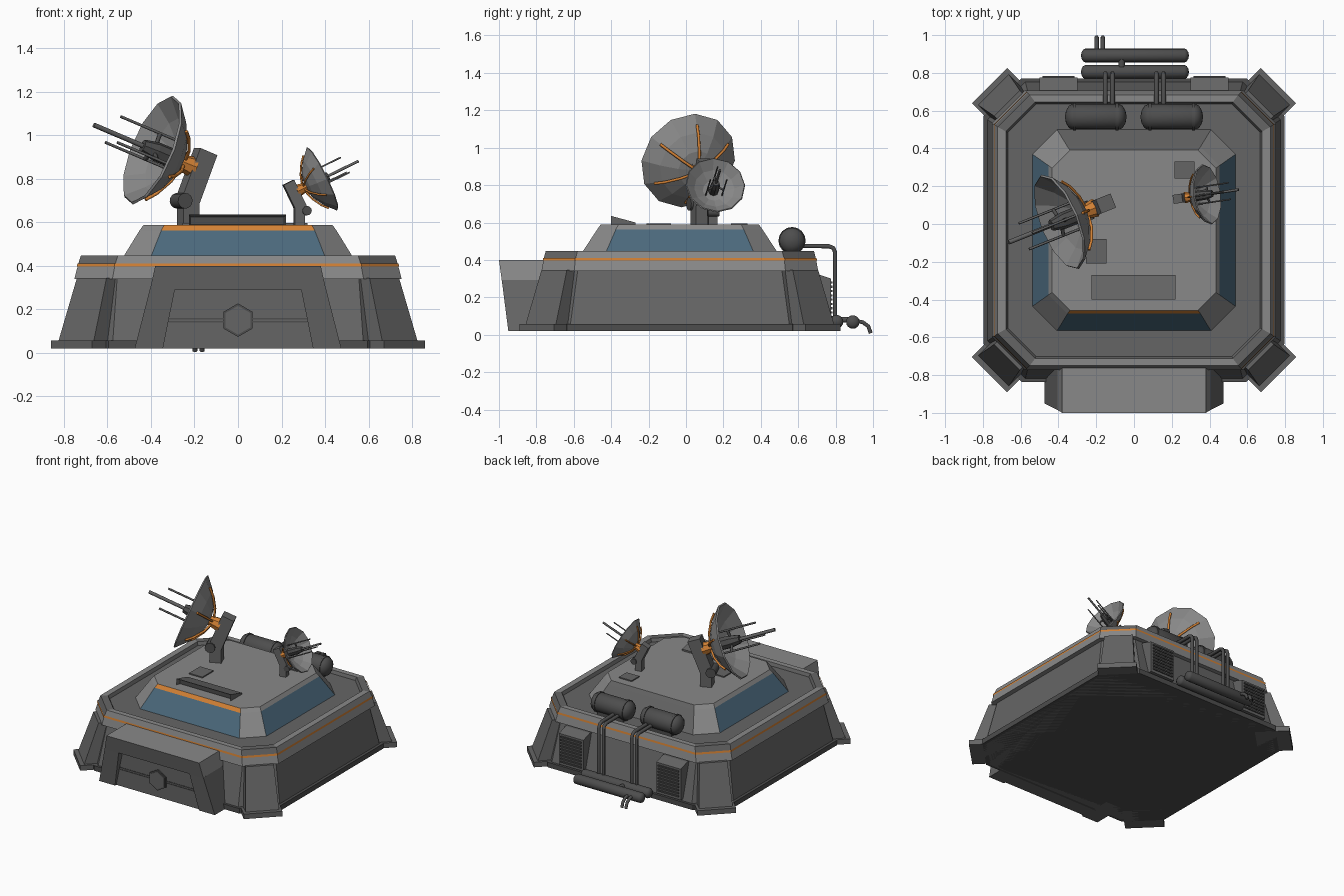
import bpy, bmesh, math
from mathutils import Vector, Matrix

cube = bpy.data.objects.get("Cube")
if cube:
    bpy.data.objects.remove(cube)


def material(name, r, g, b):
    m = bpy.data.materials.new(name)
    m.use_nodes = True
    m.diffuse_color = (r, g, b, 1)
    m.node_tree.nodes["Principled BSDF"].inputs["Base Color"].default_value = (r, g, b, 1)
    return m


LIGHT = material("light_grey", .25, .25, .25)
MID = material("mid_grey", .13, .13, .13)
DARK = material("dark_grey", .075, .075, .075)
BLUE = material("window_blue", .07, .14, .2)
ORANGE = material("trim_orange", .65, .22, .035)
CY = -0.033  # middle of the building in y


def finish(name, bm, mats, rule=None, smooth=False, matrix=None):
    """Turn a bmesh into an object; rule picks a material index per face."""
    bmesh.ops.recalc_face_normals(bm, faces=bm.faces)
    for f in bm.faces:
        f.smooth = smooth
        if rule:
            f.normal_update()
            f.material_index = rule(f.calc_center_median(), f.normal)
    me = bpy.data.meshes.new(name)
    bm.to_mesh(me)
    bm.free()
    for m in mats:
        me.materials.append(m)
    if smooth:
        me.set_sharp_from_angle(angle=math.radians(40))
    ob = bpy.data.objects.new(name, me)
    bpy.context.collection.objects.link(ob)
    if matrix:
        ob.matrix_world = matrix
    return ob


def loft(name, rings, mats, caps=True, **kw):
    """Skin a list of equal-length point rings."""
    bm = bmesh.new()
    vs = [[bm.verts.new(p) for p in ring] for ring in rings]
    n = len(vs[0])
    for a, b in zip(vs, vs[1:]):
        for i in range(n):
            j = (i + 1) % n
            bm.faces.new((a[i], a[j], b[j], b[i]))
    if caps:
        bm.faces.new(vs[0][::-1])
        bm.faces.new(vs[-1])
    return finish(name, bm, mats, **kw)


def octagon(hx, hy, c, z):
    q = [(hx, hy - c), (hx - c, hy)]
    pts = q + [(-x, y) for x, y in q[::-1]]
    pts += [(-x, -y) for x, y in pts]
    return [(x, y + CY, z) for x, y in pts]


def rect(x0, x1, y0, y1, z):
    return [(x0, y0, z), (x1, y0, z), (x1, y1, z), (x0, y1, z)]


def box(name, x0, x1, y0, y1, z0, z1, mat, matrix=None):
    return loft(name, [rect(x0, x1, y0, y1, z0), rect(x0, x1, y0, y1, z1)], [mat], matrix=matrix)


def lathe(name, profile, sides, mat, caps=True, smooth=True, matrix=None):
    """Spin (radius, z) points about z."""
    rings = [[(r * math.cos(k * math.tau / sides), r * math.sin(k * math.tau / sides), z)
              for k in range(sides)] for r, z in profile]
    return loft(name, rings, [mat], caps, smooth=smooth, matrix=matrix)


def tube(name, pts, radius, mat, matrix=None):
    cu = bpy.data.curves.new(name, 'CURVE')
    cu.dimensions = '3D'
    cu.bevel_depth, cu.bevel_resolution, cu.use_fill_caps = radius, 1, True
    sp = cu.splines.new('POLY')
    sp.points.add(len(pts) - 1)
    for p, co in zip(sp.points, pts):
        p.co = (*co, 1)
    cu.materials.append(mat)
    ob = bpy.data.objects.new(name, cu)
    bpy.context.collection.objects.link(ob)
    if matrix:
        ob.matrix_world = matrix


def tank(name, x0, x1, y, z, r, bands=False):
    """Round-ended tank lying along x."""
    h, e = (x1 - x0) / 2, r * .6
    prof = [(r * max(math.sin(a), .1), -h + e - e * math.cos(a)) for a in (0, .5, 1.05, math.pi / 2)]
    prof += [(pr, -pz) for pr, pz in prof[::-1]]
    turn = Matrix.Translation(((x0 + x1) / 2, y, z)) @ Matrix.Rotation(math.pi / 2, 4, 'Y')
    lathe(name, prof, 16, DARK, matrix=turn)
    if bands:
        for s in (-1, 1):
            zc = s * (h - e - .01)
            lathe(name + "_band", [(r + .005, zc - .008), (r + .005, zc + .008)], 16, DARK, matrix=turn)


# Main walls with a base trim
loft("walls", [octagon(.775, .785, .2, .02), octagon(.775, .785, .2, .057),
               octagon(.715, .705, .16, .35)], [MID])
loft("base_trim", [octagon(.796, .803, .2, .02), octagon(.796, .803, .2, .057)], [DARK])


# Leaning corner pillars on wider feet
def diagonal(sx, sy, d, half, inner, z):
    k = half / math.sqrt(2)
    pts = [(d + k, d - k), (d - k, d + k), (inner - k, inner + k), (inner + k, inner - k)]
    return [(sx * x, sy * y + CY, z) for x, y in pts]


for sx in (-1, 1):
    for sy in (-1, 1):
        loft("corner_pillar", [diagonal(sx, sy, .745, .115, .6, .05),
                               diagonal(sx, sy, .672, .096, .55, .345)], [MID])
        loft("pillar_foot", [diagonal(sx, sy, .765, .132, .6, .02),
                             diagonal(sx, sy, .765, .132, .6, .057)], [MID])


# Parapet ring with a sunken deck and an orange stripe
def deck_rule(c, n):
    return 1 if c.z < .449 and max(abs(c.x), abs(c.y - CY)) < .69 and c.z > .42 and \
        (n.z > .1 or c.xy.length < .1) else 0


loft("parapet", [octagon(.752, .74, .175, .34), octagon(.735, .728, .17, .405),
                 octagon(.722, .717, .17, .448), octagon(.678, .678, .155, .448),
                 octagon(.668, .668, .15, .425)], [LIGHT, MID], rule=deck_rule)
loft("parapet_stripe", [octagon(.74, .733, .171, .397), octagon(.738, .731, .171, .411)],
     [ORANGE], caps=False)


# Cabin: windows on three sides, orange brow over the front one
def cabin_rule(c, n):
    axis = max(abs(n.x), abs(n.y))
    if n.z > .95 or axis < .65 * n.xy.length + .15:
        return 0
    if n.y > .5:
        return 1
    if c.z > .56:
        return 3 if n.y < -.5 else 0
    return 2


loft("cabin", [octagon(.537, .532, .13, .425), octagon(.452, .442, .1, .563),
               octagon(.434, .424, .095, .588)], [LIGHT, MID, BLUE, ORANGE], rule=cabin_rule)

# Roof hood with an open front
bm = bmesh.new()
side = [(-.4, .585), (-.4, .635), (-.27, .6), (-.27, .585)]
ends = [[bm.verts.new((x, y, z)) for y, z in side] for x in (-.225, .22)]
for i in range(4):
    j = (i + 1) % 4
    face = bm.faces.new((ends[0][i], ends[0][j], ends[1][j], ends[1][i]))
    if i == 0:
        front = face
for e in ends:
    bm.faces.new(e)
bmesh.ops.recalc_face_normals(bm, faces=bm.faces)
bmesh.ops.inset_region(bm, faces=[front], thickness=.011, depth=0)
bmesh.ops.translate(bm, verts=front.verts, vec=(0, .03, -.004))
finish("roof_hood", bm, [MID, DARK], rule=lambda c, n: int(-.38 < c.y < -.36 and n.y < -.9))

# Roof hatches
box("roof_hatch", -.255, -.145, -.21, -.08, .58, .596, MID)
box("roof_hatch", .215, .32, .24, .33, .58, .596, MID)

# Entrance: canopy, jambs, recessed door
loft("entrance_canopy", [rect(-.405, .405, -.985, -.68, .29), rect(-.38, .38, -1, -.68, .4)],
     [LIGHT, MID], rule=lambda c, n: int(n.y < -.5 or n.z < -.5))
for s in (-1, 1):
    loft("entrance_jamb", [rect(s * .345, s * .475, -.95, -.7, .02),
                           rect(s * .29, s * .405, -.985, -.7, .292)], [MID])
box("door", -.36, .36, -.935, -.72, .02, .295, MID)
for s in (-1, 1):
    for z in (.143, .157):
        box("door_seam", s * .06, s * .32, -.938, -.93, z - .003, z + .003, DARK)
for name, r, depth, m in (("door_emblem_rim", .077, .944, DARK), ("door_emblem", .066, .949, MID)):
    hexa = [(r * math.sin(k * math.pi / 3), r * math.cos(k * math.pi / 3) + .15) for k in range(6)]
    loft(name, [[(x, -y, z) for x, z in hexa] for y in (.93, depth)], [m])

# Louvred vents on the back wall
for s in (-1, 1):
    x0, x1 = sorted((s * .3, s * .5))
    loft("back_vent", [rect(x0, x1, .6, .775, .07), rect(x0, x1, .6, .775, .3),
                       rect(x0, x1, .6, .7, .325)], [MID])
    for k in range(9):
        z = .09 + k * .023
        box("vent_slat", x0 + .015, x1 - .015, .77, .783, z, z + .011, DARK)

# Deck tanks with twin pipes running down the back
for x0, x1, px in ((-.365, -.04, -.133), (.035, .365, .138)):
    tank("deck_tank", x0, x1, .567, .503, .068, True)
    box("tank_cradle", x0 + .06, x1 - .06, .53, .605, .42, .46, DARK)
    for dx in (-.019, .019):
        x = px + dx
        tube("down_pipe", [(x, .58, .475), (x, .765, .473), (x, .788, .463),
                           (x, .797, .44), (x, .797, .08)], .013, DARK)

# Ground tanks, link and drain pipes
tank("ground_tank", -.28, .29, .805, .07, .036)
tank("ground_tank", -.28, .29, .892, .068, .036)
tube("tank_link", [(-.065, .8, .08), (-.065, .9, .08)], .018, DARK)
for x in (-.198, -.165):
    tube("drain_pipe", [(x, .9, .075), (x, .945, .067), (x, .975, .045), (x, .988, .008)], .012, DARK)


# Dish antennas, built around their own axis (local z)
def antenna(center, axis, size):
    a = Vector(axis).normalized()
    u = Vector((0, 0, 1)).cross(a).normalized()
    v = a.cross(u)
    rot = Matrix((u, v, a)).transposed().to_4x4()
    m = Matrix.Translation(center) @ rot @ Matrix.Scale(size, 4)
    prof = [(.015, -.14), (.1, -.122), (.185, -.072), (.265, 0)]
    dish = lathe("dish", prof, 12, LIGHT, caps=False, smooth=False, matrix=m)
    shell = dish.modifiers.new("shell", 'SOLIDIFY')
    shell.thickness, shell.offset = .012, 0
    for k in range(6):
        t = k * math.pi / 3 + math.pi / 2
        tube("dish_rib", [(r * math.cos(t), r * math.sin(t), z - .014) for r, z in
                          ((.02, -.15), (.1, -.126), (.18, -.08), (.225, -.04))], .008, ORANGE, m)
    # Receiver and probes
    lathe("receiver", [(.045, -.14), (.045, -.02), (.03, .05)], 8, DARK, smooth=False, matrix=m)
    tube("main_probe", [(0, 0, -.13), (0, 0, .31)], .012, MID, m)
    for k in range(3):
        t = k * math.tau / 3 + math.pi / 2
        x, y = .085 * math.cos(t), .085 * math.sin(t)
        tube("probe", [(x, y, -.12), (x, y, .2)], .007, MID, m)
        tube("probe_strut", [(0, 0, -.01), (x, y, -.01)], .01, DARK, m)
    # Hub and leaning arm behind the dish
    lathe("dish_hub", [(.05, -.22), (.035, -.14)], 8, ORANGE, smooth=False, matrix=m)
    box("dish_arm", -.04, .04, -.18, .09, -.295, -.205, MID, m)
    joint = m @ Matrix.Translation((0, -.165, -.22)) @ Matrix.Rotation(math.pi / 2, 4, 'Y')
    lathe("arm_joint", [(.036, -.052), (.036, .052)], 12, DARK, matrix=joint)
    # Upright post on the roof
    flat = Vector((a.x, a.y, 0)).normalized()
    foot = Vector(center) - flat * .18 * size
    post = Matrix.Translation((foot.x, foot.y, 0)) @ Matrix.Rotation(math.atan2(flat.y, flat.x), 4, 'Z')
    w = .04 * size
    box("dish_post", -w, w, -w, w, .58, .588 + .14 * size, MID, post)


antenna((-.395, .01, .933), (-1, -.4, .426), 1)
antenna((.388, .157, .8), (1, .15, .49), .6)
